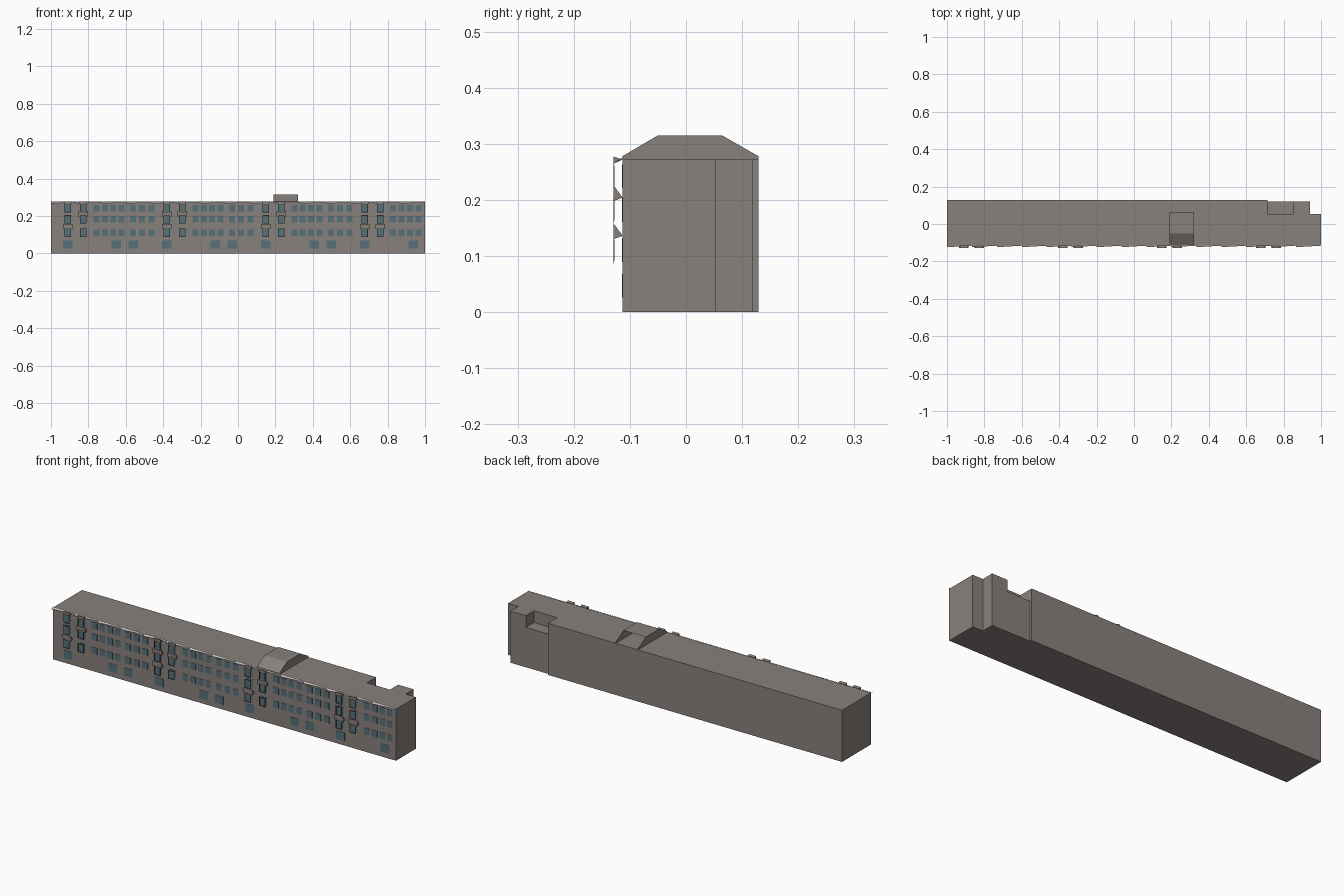
import bpy, bmesh

cube = bpy.data.objects.get("Cube")
if cube:
    bpy.data.objects.remove(cube, do_unlink=True)


def material(name, rgb):
    m = bpy.data.materials.new(name)
    m.use_nodes = True
    m.diffuse_color = (*rgb, 1)
    m.node_tree.nodes["Principled BSDF"].inputs["Base Color"].default_value = (*rgb, 1)
    return m


stone = material("warm grey stone", (0.25, 0.22, 0.205))
glass = material("blue grey glass", (0.095, 0.16, 0.195))
trim = material("dark trim", (0.07, 0.06, 0.058))
pale = material("pale eaves", (0.55, 0.53, 0.51))

FRONT, BACK, TOP = -0.113, 0.129, 0.272


def finish(name, bm, mat):
    bmesh.ops.recalc_face_normals(bm, faces=bm.faces)
    me = bpy.data.meshes.new(name)
    bm.to_mesh(me)
    bm.free()
    me.materials.append(mat)
    ob = bpy.data.objects.new(name, me)
    bpy.context.collection.objects.link(ob)
    return ob


def add_prism(bm, points, offset):
    """Extrude a closed 3D outline by an offset vector."""
    face = bm.faces.new([bm.verts.new(p) for p in points])
    ext = bmesh.ops.extrude_face_region(bm, geom=[face], use_keep_orig=True)
    verts = [g for g in ext["geom"] if isinstance(g, bmesh.types.BMVert)]
    bmesh.ops.translate(bm, verts=verts, vec=offset)


def add_plate(bm, x, z, w, h, y, depth=0.0015):
    """Upright plate centred on x, z with its front face at y."""
    a, b = w / 2, h / 2
    add_prism(bm, [(x - a, y, z - b), (x + a, y, z - b),
                   (x + a, y, z + b), (x - a, y, z + b)], (0, depth, 0))


# Main block with the stepped rear corner
bm = bmesh.new()
plan = [(-1, FRONT), (1, FRONT), (1, 0.053), (0.94, 0.053), (0.94, 0.119),
        (0.85, 0.119), (0.85, 0.051), (0.715, 0.051), (0.715, BACK), (-1, BACK)]
add_prism(bm, [(x, y, 0) for x, y in plan], (0, 0, TOP))
finish("main_block", bm, stone)

# Lower rear terrace
bm = bmesh.new()
add_prism(bm, [(0.715, 0.051, 0), (0.85, 0.051, 0), (0.85, 0.119, 0),
               (0.715, 0.119, 0)], (0, 0, 0.21))
finish("rear_terrace", bm, stone)

# Roof housing, open on its rear slope
bm = bmesh.new()
outline = [(BACK, TOP), (BACK, 0.278), (0.064, 0.315), (-0.05, 0.315),
           (FRONT, 0.278), (FRONT, TOP)]
sides = [[bm.verts.new((x, y, z)) for y, z in outline] for x in (0.19, 0.32)]
for ring in sides:
    bm.faces.new(ring)
for i in (2, 3, 4):
    bm.faces.new([sides[0][i], sides[0][i + 1], sides[1][i + 1], sides[1][i]])
finish("roof_housing", bm, stone)

# Facade windows, repeated around the paired bays
PERIOD = 0.529
PAIRS = [-0.91 + PERIOD * i for i in range(4)]
ROWS = [0.11, 0.182, 0.242]
bm = bmesh.new()
for start in [PAIRS[0] - PERIOD] + PAIRS:
    for dx in (0.07, 0.115, 0.16, 0.205, 0.265, 0.315, 0.365):
        x = start + 0.083 + dx
        if -0.99 < x < 0.985:
            for z in ROWS:
                add_plate(bm, x, z, 0.032, 0.034, FRONT - 0.0015)
    for dx in (0, 0.26, 0.35):
        if -0.96 < start + dx < 0.97:
            add_plate(bm, start + dx, 0.047, 0.05, 0.042, FRONT - 0.0015)
finish("facade_windows", bm, glass)

# Bay windows: panes, thin surrounds and sloping hoods
panes, frames, hoods = bmesh.new(), bmesh.new(), bmesh.new()
LOW, HIGH = 0.13, 0.198
hood_levels = [((LOW,), (HIGH,)), ((LOW, HIGH), (HIGH,)),
               ((LOW,), (HIGH,)), ((LOW,), (LOW,))]
for start, levels in zip(PAIRS, hood_levels):
    for x, hood_z in zip((start, start + 0.083), levels):
        for z in ROWS:
            add_plate(panes, x, z, 0.03, 0.038, -0.1285)
            add_plate(panes, x, z, 0.034, 0.042, FRONT - 0.0015)
            for s in (-1, 1):
                add_plate(frames, x + s * 0.016, z, 0.004, 0.046, -0.1295)
                add_plate(frames, x, z + s * 0.021, 0.036, 0.004, -0.1295)
        for z in hood_z:
            add_prism(hoods, [(x - 0.026, -0.129, z), (x - 0.026, FRONT, z + 0.006),
                              (x - 0.026, -0.129, z + 0.028)], (0.052, 0, 0))
        add_prism(hoods, [(x - 0.02, -0.129, 0.264), (x - 0.02, FRONT, 0.272),
                          (x - 0.02, -0.129, 0.277)], (0.04, 0, 0))
finish("bay_panes", panes, glass)
finish("bay_surrounds", frames, trim)
finish("bay_hoods", hoods, stone)

# Eaves: a row of overlapping tapered strips
bm = bmesh.new()
COUNT = 15
step = 2 / COUNT
for i in range(COUNT):
    x = -1 + i * step
    add_prism(bm, [(x, FRONT + 0.002, 0.274), (x + step, FRONT + 0.002, 0.274),
                   (x + step, FRONT - 0.003, 0.271), (x, FRONT - 0.011, 0.267)],
              (0, 0, 0.002))
finish("eaves", bm, pale)
